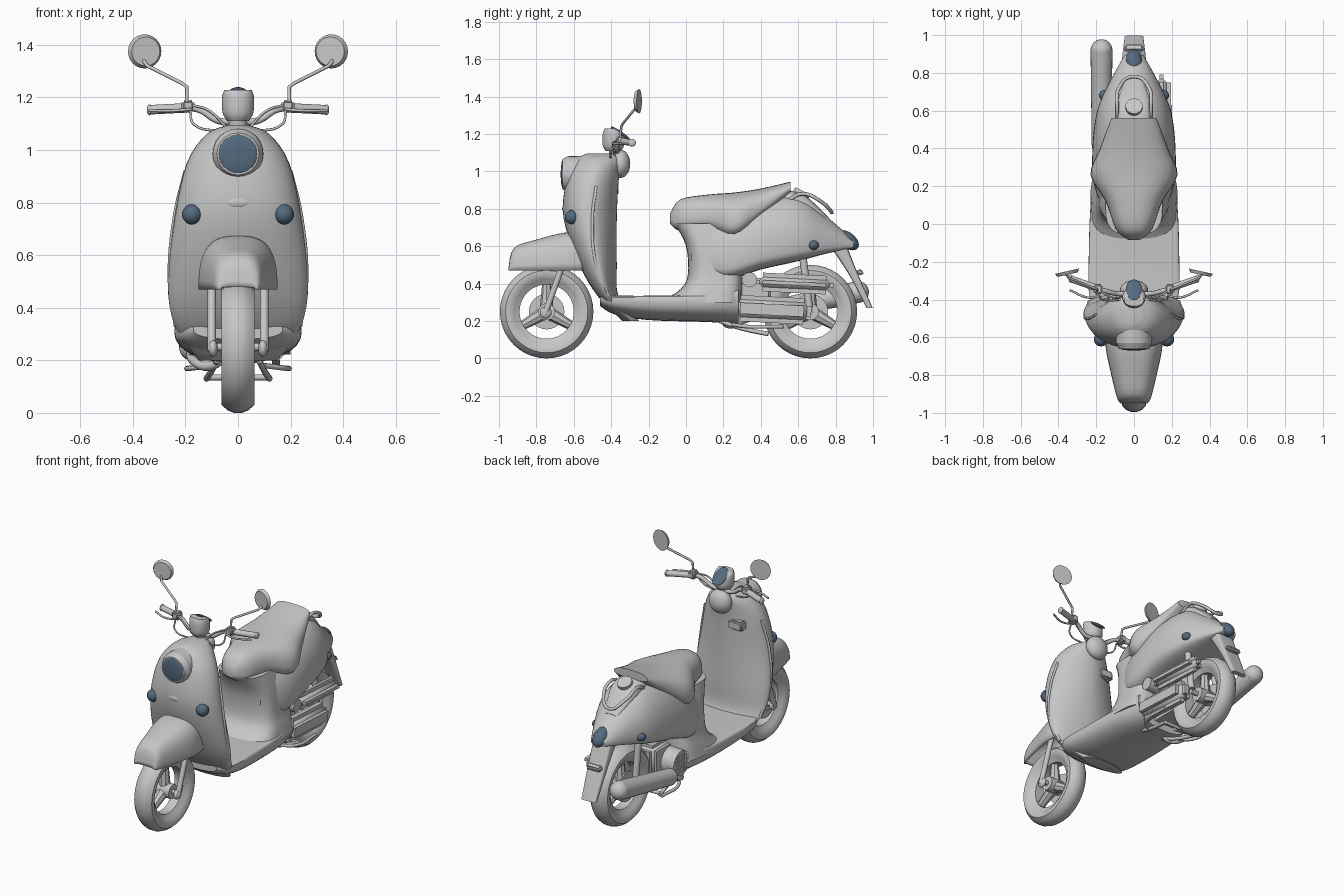
import bpy, bmesh, math
from mathutils import Vector, Matrix

if "Cube" in bpy.data.objects:
    bpy.data.objects.remove(bpy.data.objects["Cube"])


def material(name, rgb):
    m = bpy.data.materials.new(name)
    m.use_nodes = True
    m.diffuse_color = (*rgb, 1)
    m.node_tree.nodes["Principled BSDF"].inputs["Base Color"].default_value = (*rgb, 1)
    return m


GREY = material("light_grey", (0.57, 0.57, 0.57))
BLUE = material("dark_blue_glass", (0.09, 0.145, 0.21))
SIDES = (-1, 1)


def finish(name, bm, mat=GREY):
    bmesh.ops.recalc_face_normals(bm, faces=bm.faces)
    mesh = bpy.data.meshes.new(name)
    bm.to_mesh(mesh)
    bm.free()
    mesh.materials.append(mat)
    ob = bpy.data.objects.new(name, mesh)
    bpy.context.collection.objects.link(ob)
    bpy.ops.object.select_all(action='DESELECT')
    ob.select_set(True)
    bpy.context.view_layer.objects.active = ob
    bpy.ops.object.shade_smooth_by_angle(angle=math.radians(40))
    return ob


def skin(name, rings, closed=True, loop=False):
    """Bridge rings of points; loop joins the last ring to the first."""
    bm = bmesh.new()
    rows = [[bm.verts.new(point) for point in ring] for ring in rings]
    count = len(rows[0])
    for a, b in zip(rows, rows[1:] + (rows[:1] if loop else [])):
        for i in range(count if closed else count - 1):
            j = (i + 1) % count
            bm.faces.new((a[i], a[j], b[j], b[i]))
    if closed and not loop:
        bm.faces.new(rows[0])
        bm.faces.new(rows[-1])
    return finish(name, bm)


def smooth(keys, steps=4):
    """Spline through the key sections."""
    keys = [Vector(key) for key in keys]
    padded = keys[:1] + keys + keys[-1:]
    result = []
    for a, b, c, d in zip(padded, padded[1:], padded[2:], padded[3:]):
        for k in range(steps):
            t = k / steps
            result.append(b + (c - a) * (t / 2) + (a * 2 - b * 5 + c * 4 - d) * (t * t / 2)
                          + (b * 3 - a - c * 3 + d) * (t ** 3 / 2))
    return result + keys[-1:]


def loft(name, axis, keys, middle=.5, low_power=2, high_power=2, arch=False, count=32):
    """Keys are (position, half width, low, high); middle is the widest level between low and high."""
    rings = []
    for position, width, low, high in smooth(keys):
        ring = []
        level = low + (high - low) * middle
        for i in range(count + 1 if arch else count):
            turn = (math.pi if arch else math.tau) * i / count
            c, s = math.cos(turn), math.sin(turn)
            power = 2 / (high_power if s >= 0 else low_power)
            x = width * math.copysign(abs(c) ** power, c)
            v = level + ((high if s >= 0 else low) - level) * abs(s) ** power
            ring.append((x, position, v) if axis == 'y' else (x, v, position))
        rings.append(ring)
    return skin(name, rings, closed=not arch)


def cylinder(name, start, end, radius, end_radius=None, segments=24):
    start, end = Vector(start), Vector(end)
    span = end - start
    bm = bmesh.new()
    place = Matrix.Translation((start + end) / 2) @ span.to_track_quat('Z', 'Y').to_matrix().to_4x4()
    bmesh.ops.create_cone(bm, cap_ends=True, segments=segments, radius1=radius,
                          radius2=end_radius or radius, depth=span.length, matrix=place)
    return finish(name, bm)


def placed(center, size, tilt):
    return Matrix.Translation(center) @ Matrix.Rotation(tilt, 4, 'X') @ Matrix.Diagonal((*size, 1))


def ball(name, center, size, mat=GREY, tilt=0):
    bm = bmesh.new()
    bmesh.ops.create_uvsphere(bm, u_segments=24, v_segments=14, radius=1,
                              matrix=placed(center, size, tilt))
    return finish(name, bm, mat)


def box(name, center, size, tilt=0, bevel=.01):
    bm = bmesh.new()
    bmesh.ops.create_cube(bm, size=1, matrix=placed(center, size, tilt))
    bmesh.ops.bevel(bm, geom=bm.edges[:], offset=bevel, segments=3, affect='EDGES')
    return finish(name, bm)


def tube(name, points, radius, handle='AUTO'):
    curve = bpy.data.curves.new(name, 'CURVE')
    curve.dimensions = '3D'
    curve.bevel_depth, curve.bevel_resolution, curve.use_fill_caps = radius, 2, True
    spline = curve.splines.new('BEZIER')
    spline.bezier_points.add(len(points) - 1)
    for knot, point in zip(spline.bezier_points, points):
        knot.co = point
        knot.handle_left_type = knot.handle_right_type = handle
    spline.resolution_u = 6
    curve.materials.append(GREY)
    bpy.context.collection.objects.link(bpy.data.objects.new(name, curve))


def lathe(name, y, profile, segments=40):
    """Closed (radius, x) profile turned about a wheel axle."""
    turns = [math.tau * k / segments for k in range(segments)]
    skin(name, [[(x, y + r * math.cos(t), .25 + r * math.sin(t)) for r, x in profile]
                for t in turns], loop=True)


# Wheels
half = [(.17, .045), (.195, .063), (.22, .062), (.24, .04), (.25, .015)]
for label, y in (("front", -.745), ("rear", .665)):
    lathe(label + "_tyre", y, half + [(r, -x) for r, x in reversed(half)])
    lathe(label + "_rim", y, [(.145, .03), (.175, .048), (.175, -.048), (.145, -.03)])
    cylinder(label + "_hub", (-.06, y, .25), (.06, y, .25), .045)
    cylinder(label + "_axle", (-.11, y, .25), (.11, y, .25), .015)
    cylinder(label + "_brake_disc", (-.05, y, .25), (-.04, y, .25), .095)
    for k in range(3):
        turn = math.pi / 2 + math.tau * k / 3
        ray = Vector((0, math.cos(turn), math.sin(turn)))
        hub = Vector((0, y, .25))
        cylinder(label + "_spoke", hub + ray * .03, hub + ray * .155, .035, .024, segments=8)

# Front fork and fender
for s in SIDES:
    cylinder("fork_leg", (s * .1, -.755, .235), (s * .1, -.63, .58), .016)
    ball("fork_foot", (s * .095, -.75, .245), (.018, .032, .032))
fender = loft("front_fender", 'y', [
    (-.95, .07, .47, .48), (-.92, .09, .47, .59), (-.8, .12, .47, .635),
    (-.65, .15, .47, .672), (-.55, .14, .47, .67)], middle=0, high_power=2.8, arch=True)
fender.modifiers.new("thickness", 'SOLIDIFY').thickness = .012

# Leg shield with inner panel
loft("leg_shield", 'z', [
    (.2, .15, -.34, -.25), (.33, .24, -.47, -.36), (.5, .267, -.57, -.37),
    (.75, .24, -.655, -.37), (.95, .195, -.64, -.36), (1.06, .12, -.59, -.34),
    (1.095, .04, -.53, -.36)], low_power=2.1, high_power=1.7, count=40)
for s in SIDES:
    tube("shield_rim", [(s * .2, -.48, .92), (s * .24, -.5, .75), (s * .26, -.48, .5),
                        (s * .237, -.41, .33)], .008)
box("inner_pocket", (-.09, -.39, .9), (.1, .06, .06))

# Headlight, grille and signals
cylinder("headlight_housing", (0, -.5, .985), (0, -.63, .985), .1, .096)
cylinder("headlight_bezel", (0, -.63, .985), (0, -.661, .985), .096, .08)
ball("headlight_lens", (0, -.658, .985), (.076, .012, .076), BLUE)
ball("front_grille", (0, -.652, .8), (.045, .01, .02))
for s in SIDES:
    ball("front_signal_lens", (s * .175, -.61, .755), (.038, .038, .038), BLUE)
    ball("rear_signal_lens", (s * .155, .68, .605), (.03, .03, .026), BLUE)

# Floorboard, seat column and rear body
loft("floorboard", 'y', [
    (-.46, .17, .28, .33), (-.38, .235, .235, .335), (-.2, .24, .205, .335),
    (.1, .23, .195, .34), (.28, .2, .185, .37)], middle=.75, low_power=2.4, high_power=8)
loft("seat_column", 'z', [
    (.3, .232, -.14, .3), (.37, .215, -.03, .3), (.45, .195, .01, .3), (.6, .18, 0, .3),
    (.72, .15, -.06, .3)], middle=.4, low_power=2.8, high_power=5)
loft("rear_body", 'y', [
    (.03, .14, .5, .72), (.2, .21, .42, .8), (.4, .22, .475, .87), (.6, .195, .52, .87),
    (.75, .13, .56, .76), (.895, .05, .59, .635)], middle=.27, low_power=4, high_power=2.1, count=40)
loft("tank_cover", 'y', [(.5, .085, .8, .9), (.63, .09, .78, .875), (.77, .045, .7, .745)],
     high_power=3)
cylinder("fuel_cap", (0, .61, .865), (0, .625, .895), .045)

# Seat with pointed side flaps
loft("seat", 'y', [
    (-.085, .03, .72, .775), (-.03, .095, .68, .85), (.12, .15, .68, .876),
    (.26, .23, .63, .887), (.4, .18, .74, .908), (.56, .12, .89, .945)],
     middle=.35, low_power=2.4, high_power=2.5)

# Grab rail, tail light and rear mudguard
rail = [(.085, .54, .84), (.09, .62, .88), (.08, .72, .84)]
tube("grab_rail", rail + [(0, .78, .78)] + [(-x, y, z) for x, y, z in reversed(rail)], .01)
ball("tail_light", (0, .863, .632), (.046, .07, .042), BLUE, tilt=-.65)
loft("rear_mudguard", 'z', [(.6, .065, .77, .86), (.45, .06, .87, .92), (.27, .05, .965, .998)],
     low_power=5, high_power=5)
box("plate_bracket", (0, .93, .46), (.1, .04, .03), tilt=-.4)

# Engine, transmission and muffler
box("engine_block", (0, .33, .33), (.2, .28, .2), bevel=.03)
cylinder("cylinder_barrel", (0, .2, .3), (0, .36, .33), .075)
box("transmission_case", (.145, .46, .26), (.11, .42, .14), tilt=-.05, bevel=.04)
box("air_cleaner", (.145, .58, .4), (.1, .42, .1), tilt=-.05, bevel=.04)
cylinder("starter_boss", (.09, .34, .42), (.185, .34, .42), .04)
cylinder("fan_shroud", (-.08, .31, .3), (-.185, .31, .3), .09, .08)
for k in range(5):
    box("fan_slat", (-.187, .31, .25 + .025 * k), (.01, .12, .01), bevel=.003)
front_end, rear_end = (-.172, .42, .25), (-.172, .92, .355)
cylinder("muffler", front_end, rear_end, .052, .058)
ball("muffler_front_cap", front_end, (.052, .052, .052))
ball("muffler_rear_cap", rear_end, (.058, .058, .058))
tube("exhaust_pipe", [(-.02, .2, .25), (-.1, .22, .18), (-.17, .3, .2), front_end], .018)

# Rear shocks and centre stand
for s in SIDES:
    cylinder("rear_shock", (s * .1, .66, .27), (s * .1, .62, .58), .02)
    tube("stand_leg", [(s * .08, .18, .2), (s * .1, .3, .16), (s * .12, .44, .13)], .012)
    tube("stand_bar", [(s * .1, .25, .18), (s * .18, .33, .17), (s * .19, .52, .17)], .01)
cylinder("stand_cross_bar", (-.12, .43, .135), (.12, .43, .135), .011)

# Steering head and gauge
ball("steering_cover", (0, -.35, 1.04), (.075, .052, .075))
cylinder("steering_stem", (0, -.37, 1.04), (0, -.38, 1.14), .035)
loft("gauge_body", 'z', [
    (1.11, .04, -.43, -.35), (1.14, .058, -.445, -.33), (1.2, .061, -.445, -.335),
    (1.228, .052, -.435, -.375)])
ball("gauge_face", (0, -.348, 1.2), (.044, .066, .012), BLUE, tilt=-.62)

# Handlebars, levers, cables and mirrors
for s in SIDES:
    tube("handlebar", [(0, -.36, 1.11), (s * .07, -.37, 1.11), (s * .15, -.355, 1.155),
                       (s * .21, -.335, 1.16)], .013)
    cylinder("grip", (s * .2, -.338, 1.16), (s * .335, -.29, 1.153), .018)
    ball("grip_end", (s * .337, -.289, 1.153), (.01, .021, .021))
    box("switch_housing", (s * .19, -.345, 1.165), (.05, .055, .05))
    tube("brake_lever", [(s * .18, -.38, 1.155), (s * .24, -.39, 1.15), (s * .34, -.35, 1.15)], .006)
    tube("brake_cable", [(s * .18, -.38, 1.15), (s * .17, -.4, 1.1), (s * .04, -.4, 1.07)], .005)
    tube("throttle_cable", [(s * .17, -.36, 1.17), (s * .11, -.39, 1.15), (s * .04, -.38, 1.08)], .005)
    tube("mirror_stem", [(s * .195, -.355, 1.17), (s * .195, -.345, 1.24), (s * .215, -.338, 1.255),
                         (s * .345, -.285, 1.32), (s * .36, -.265, 1.34)], .007, 'VECTOR')
    cylinder("mirror", (s * .351, -.268, 1.375), (s * .355, -.25, 1.375), .055, .065)
